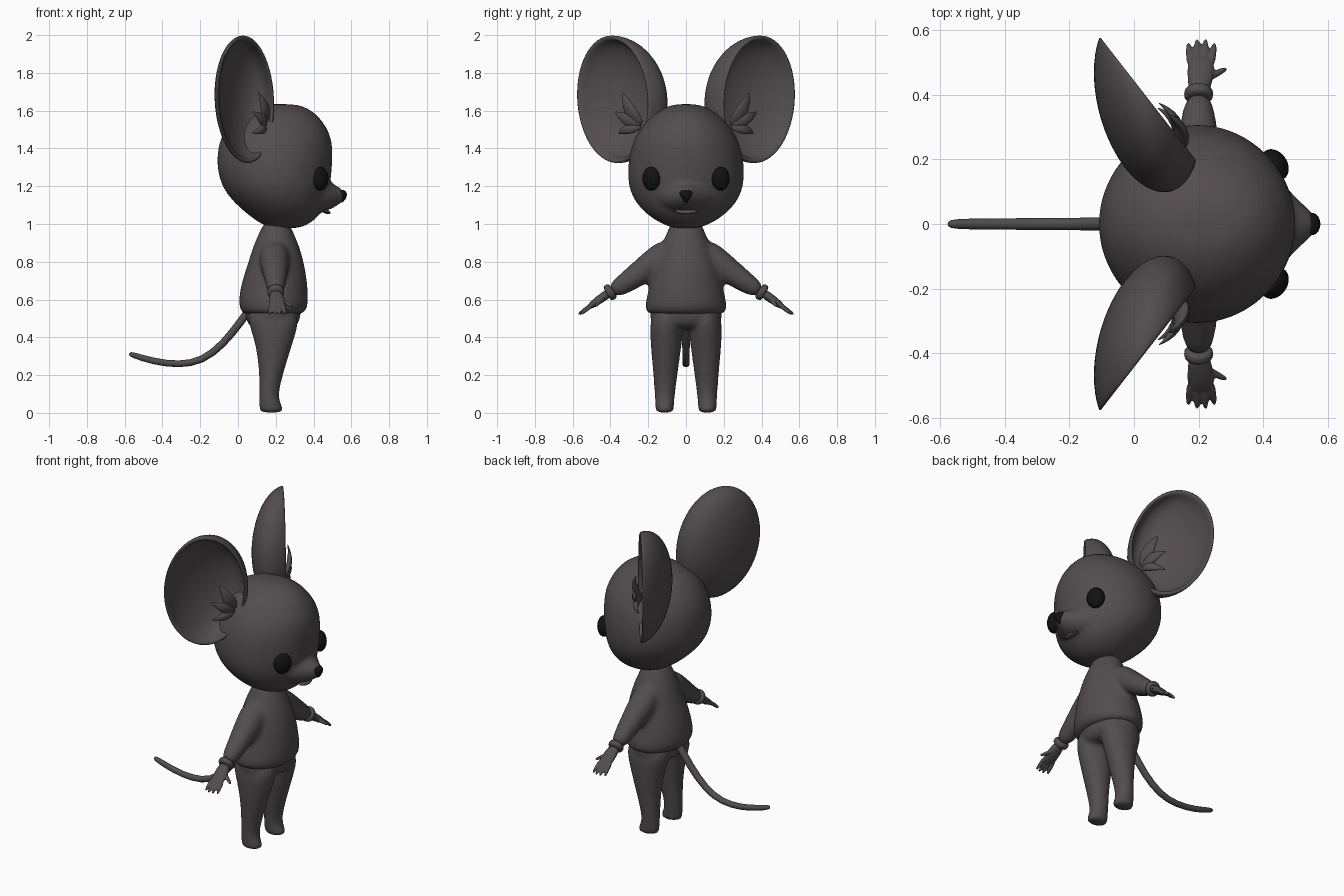
import bpy, bmesh
from math import sin, cos, pi, radians
from mathutils import Vector as V

if "Cube" in bpy.data.objects:
    bpy.data.objects.remove(bpy.data.objects["Cube"])


def material(name, rgb):
    m = bpy.data.materials.new(name)
    m.use_nodes = True
    m.diffuse_color = (*rgb, 1)
    b = m.node_tree.nodes["Principled BSDF"]
    b.inputs["Base Color"].default_value = (*rgb, 1)
    b.inputs["Roughness"].default_value = 0.8
    return m


GREY = material("warm dark grey", (0.085, 0.073, 0.077))
BLACK = material("black", (0.006, 0.006, 0.006))
X, Z = V((1, 0, 0)), V((0, 0, 1))


def loft(name, rings, side=X, axis=None, seg=20, mat=GREY, subdiv=1):
    """Closed skin over elliptical rings (centre, radius along side, other radius)."""
    bm = bmesh.new()
    pts = [V(r[0]) for r in rings]
    loops = []
    for i, (p, r) in enumerate(zip(pts, rings)):
        t = axis or (pts[min(i + 1, len(pts) - 1)] - pts[max(i - 1, 0)]).normalized()
        a = (side - t * side.dot(t)).normalized()
        b = t.cross(a)
        angles = [2 * pi * k / seg for k in range(seg)]
        loops.append([bm.verts.new(p + a * r[1] * cos(w) + b * r[2] * sin(w)) for w in angles])
    for lo, hi in zip(loops, loops[1:]):
        for k in range(seg):
            n = (k + 1) % seg
            bm.faces.new((lo[k], lo[n], hi[n], hi[k]))
    bm.faces.new(loops[0])
    bm.faces.new(loops[-1])
    bmesh.ops.recalc_face_normals(bm, faces=bm.faces)
    for f in bm.faces:
        f.smooth = True
    me = bpy.data.meshes.new(name)
    bm.to_mesh(me)
    bm.free()
    me.materials.append(mat)
    ob = bpy.data.objects.new(name, me)
    bpy.context.collection.objects.link(ob)
    if subdiv:
        mod = ob.modifiers.new("Smooth", 'SUBSURF')
        mod.levels = mod.render_levels = subdiv
    return ob


def fuse(name, parts, voxel=0.014, rounds=6):
    """Join overlapping closed parts into one softly blended skin."""
    bpy.ops.object.select_all(action='DESELECT')
    for p in parts:
        p.select_set(True)
    bpy.context.view_layer.objects.active = parts[0]
    bpy.ops.object.join()
    ob = parts[0]
    ob.name = name
    rm = ob.modifiers.new("Blend", 'REMESH')
    rm.mode, rm.voxel_size, rm.use_smooth_shade = 'VOXEL', voxel, True
    sm = ob.modifiers.new("Relax", 'SMOOTH')
    sm.factor, sm.iterations = 0.5, rounds
    return ob


def upright(name, rows):
    """Loft of level rings given as height, back, front, half width."""
    return loft(name, [(((b + f) / 2, 0, z), (f - b) / 2, w) for z, b, f, w in rows],
                axis=Z, seg=28)


def ball(name, centre, normal, tall, wide, deep, mat):
    """Flattened ball whose short axis follows normal."""
    c, n = V(centre), V(normal).normalized()
    rings = []
    for d in range(-80, 81, 20):
        s = cos(radians(d))
        rings.append((c + n * deep * sin(radians(d)), tall * s, wide * s))
    return loft(name, rings, side=Z, axis=n, mat=mat)


# Head with a short pointed muzzle
skull = upright("skull", [
    (0.975, .18, .32, .06), (1.0, .12, .38, .13), (1.05, .05, .44, .21),
    (1.12, -.03, .47, .275), (1.2, -.09, .49, .308), (1.3, -.115, .50, .312),
    (1.4, -.11, .505, .295), (1.48, -.085, .49, .262), (1.56, -.03, .44, .2),
    (1.61, .05, .38, .13), (1.637, .14, .31, .06)])
muzzle = loft("muzzle", [
    ((.36, 0, 1.16), .2, .11), ((.45, 0, 1.15), .14, .09), ((.505, 0, 1.148), .08, .065),
    ((.545, 0, 1.15), .042, .04), ((.565, 0, 1.15), .025, .025)], side=V((0, 1, 0)), axis=X)
fuse("head", [skull, muzzle], rounds=4)
ball("mouth_lip", (.462, 0, 1.068), (.4, 0, 1), .03, .06, .012, GREY)

# Heart shaped nose
loft("nose", [((.545, 0, 1.112), .008, .008), ((.552, 0, 1.13), .018, .018),
              ((.555, 0, 1.155), .024, .034), ((.552, 0, 1.17), .022, .036),
              ((.547, 0, 1.182), .012, .022)], axis=Z, mat=BLACK)

# Torso and trouser rows
sleeves, legs = [], []
torso = upright("torso", [
    (1.02, .14, .27, .075), (.97, .12, .285, .095), (.9, .085, .32, .125), (.8, .055, .35, .165),
    (.7, .02, .367, .19), (.61, .003, .373, .21), (.56, .005, .37, .218), (.53, .02, .352, .21),
    (.517, .05, .32, .17)])
hips = upright("hips", [(.6, .04, .33, .17), (.54, .035, .337, .193),
                        (.48, .045, .325, .192), (.44, .07, .3, .15)])

for s, label in ((1, "left"), (-1, "right")):
    # Eyes
    ball(label + "_eye", (.435, .183 * s, 1.24), (.75, .5 * s, 0), .065, .054, .04, BLACK)

    # Dished ear: outer shell, rounded rim, inner hollow
    n = V((.79, .615 * s, 0)).normalized()
    u = V((-.615, .79 * s, 0)).normalized()
    centre = V((.04, .378 * s, 1.66))
    sink = n * -.18 - u * .12
    shell = []
    for d in range(84, -1, -12):
        shell.append((1.0 * cos(radians(d)), sin(radians(d))))
    shell += [(.985, -.05), (.95, -.05), (.92, 0)]
    for d in range(12, 85, 12):
        shell.append((.92 * cos(radians(d)), .8 * sin(radians(d))))
    loft(label + "_ear", [(centre + sink * k, .245 * r, .343 * r) for r, k in shell],
         side=u - Z * .12, axis=n, seg=32)

    # Leaf shaped fur tufts in the ear
    root = V((.14, .235 * s, 1.52))
    for i, tip in enumerate(((.105, .335, 1.7), (.075, .375, 1.595), (.07, .36, 1.48))):
        tip = V((tip[0], tip[1] * s, tip[2]))
        across = n.cross(tip - root).normalized()
        wide = .042 - .006 * i
        loft(label + "_ear_tuft_" + str(i + 1),
             [(root.lerp(tip, f) + n * .03 * sin(f * pi), wide * w, .018 * w)
              for f, w in ((0, .6), (.25, 1), (.5, 1), (.8, .45), (1, .04))],
             side=across, seg=8)

    # Sleeve, cuff and hand
    arm = [((.19, .05, .875), .095), ((.195, .2, .775), .073),
           ((.2, .31, .692), .058), ((.2, .405, .636), .042)]
    sleeves.append(loft("sleeve", [((x, y * s, z), r, r) for (x, y, z), r in arm]))
    loft(label + "_cuff", [((.2, y * s, z), r, r) for y, z, r in (
        (.385, .65, .036), (.392, .645, .046), (.412, .633, .046), (.42, .628, .034))])
    hand = [loft("palm", [((x, y * s, z), a, b) for x, y, z, a, b in (
        (.2, .4, .64, .032, .026), (.205, .45, .606, .04, .024),
        (.207, .49, .577, .044, .02), (.208, .52, .556, .034, .012))])]
    fingers = [((.175 + .021 * i, .49, .578), (.168 + .027 * i, tip, .52))
               for i, tip in enumerate((.56, .572, .572, .56))]
    fingers.append(((.215, .445, .605), (.288, .482, .562)))
    for a, b in fingers:
        a, b = V((a[0], a[1] * s, a[2])), V((b[0], b[1] * s, b[2]))
        hand.append(loft("finger", [(a.lerp(b, f), r, r) for f, r in (
            (0, .014), (.5, .0125), (.85, .01), (1, .005))], seg=8))
    fuse(label + "_hand", hand, voxel=0.005, rounds=2)

    # Leg tapering to a small foot
    rows = [(.56, .06, .31, .1, .07), (.48, .05, .325, .1, .092), (.4, .082, .3, .104, .086),
            (.3, .103, .268, .107, .076), (.2, .112, .238, .109, .064), (.1, .112, .212, .112, .054),
            (.05, .112, .225, .113, .05), (.02, .112, .242, .113, .05), (.0, .122, .232, .113, .04)]
    legs.append(loft("leg", [(((b + f) / 2, y * s, z), (f - b) / 2, w)
                             for z, b, f, y, w in rows], axis=Z))

fuse("shirt", [torso] + sleeves)
fuse("trousers_and_feet", [hips] + legs, voxel=0.012, rounds=3)

# Tail sweeping down and back
path = [(.07, .56), (.02, .49), (-.08, .36), (-.19, .275), (-.31, .253), (-.45, .272), (-.56, .308)]
rings = [((x, 0, z), .023 - .001 * i, .023 - .001 * i) for i, (x, z) in enumerate(path)]
rings.append(((-.577, 0, .314), .008, .008))
loft("tail", rings, side=V((0, 1, 0)), seg=12)
